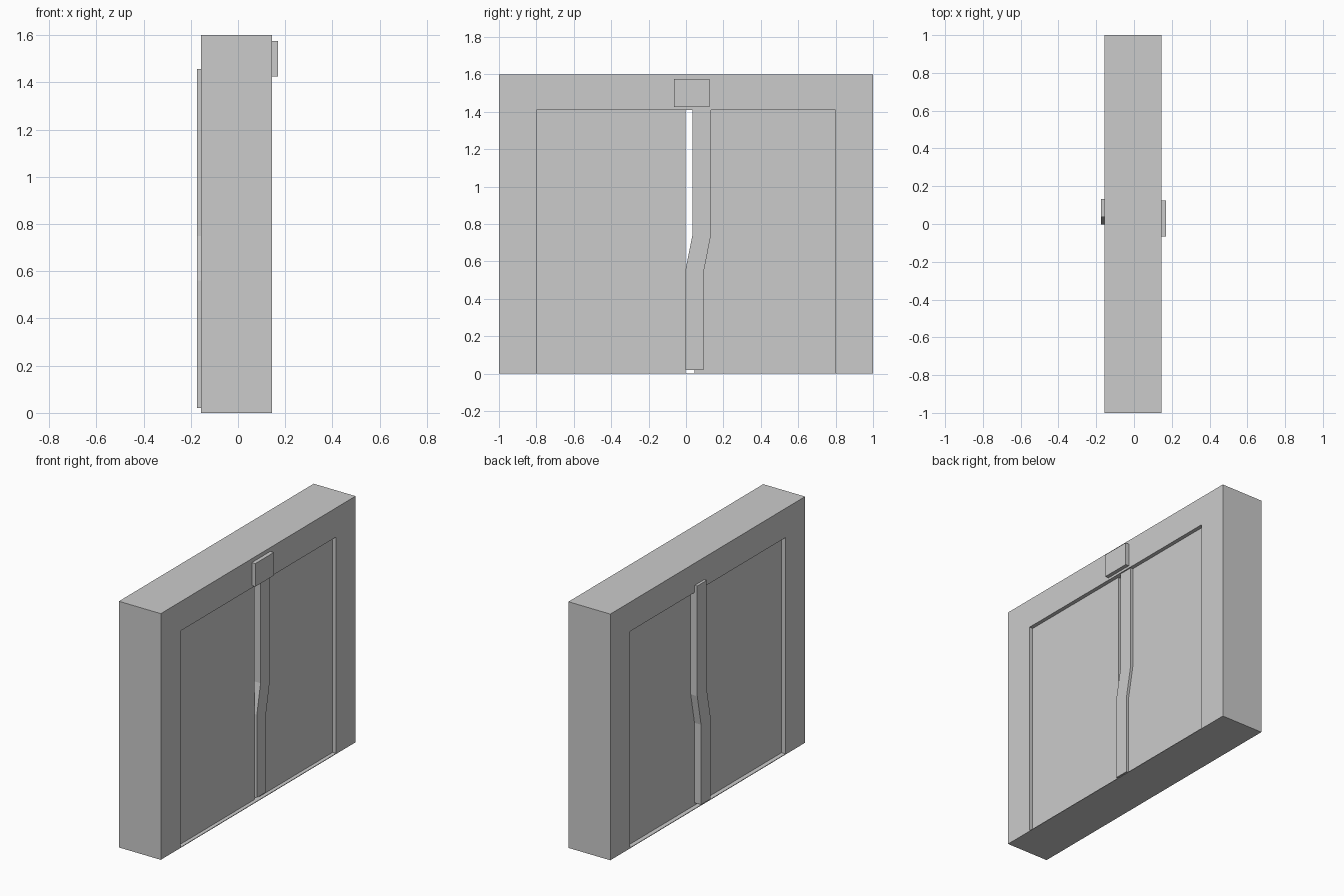
import bpy, bmesh

if "Cube" in bpy.data.objects:
    bpy.data.objects.remove(bpy.data.objects["Cube"])


def extrude_profile(name, yz, x0, x1):
    """Extrude a y-z outline along x into a closed solid."""
    bm = bmesh.new()
    face = bm.faces.new([bm.verts.new((x0, y, z)) for y, z in yz])
    ext = bmesh.ops.extrude_face_region(bm, geom=[face])
    moved = [v for v in ext["geom"] if isinstance(v, bmesh.types.BMVert)]
    bmesh.ops.translate(bm, verts=moved, vec=(x1 - x0, 0, 0))
    bmesh.ops.recalc_face_normals(bm, faces=bm.faces)
    mesh = bpy.data.meshes.new(name)
    bm.to_mesh(mesh)
    bm.free()
    obj = bpy.data.objects.new(name, mesh)
    bpy.context.collection.objects.link(obj)
    return obj


def box(name, x0, x1, y0, y1, z0, z1):
    return extrude_profile(name, [(y0, z0), (y1, z0), (y1, z1), (y0, z1)], x0, x1)


SILL, HEAD = 0.004, 1.41

# Thick wall with the doorway cut through, leaving a thin sill
wall = box("wall_frame", -0.156, 0.145, -1, 1, 0, 1.6)
cutter = box("doorway_cutter", -0.5, 0.5, -0.8, 0.8, SILL, HEAD)
cutter.hide_render = True
cutter.hide_set(True)
cut = wall.modifiers.new("doorway", 'BOOLEAN')
cut.operation = 'DIFFERENCE'
cut.solver = 'EXACT'
cut.object = cutter
bpy.context.view_layer.objects.active = wall
bpy.ops.object.modifier_apply(modifier=cut.name)
bpy.data.objects.remove(cutter)

# Two recessed door panels with a narrow gap between them
box("left_door", -0.127, 0.12, -0.8, -0.002, SILL, HEAD)
box("right_door", -0.127, 0.12, 0.045, 0.8, SILL, HEAD)

# Cranked bar running along the gap, proud of both door faces
left_edge = [(-0.002, 0.02), (-0.002, 0.56), (0.036, 0.75), (0.036, 1.456)]
right_edge = [(0.133, 1.456), (0.133, 0.74), (0.094, 0.54), (0.094, 0.02)]
extrude_profile("door_bar", left_edge + right_edge, -0.174, 0.137)

# Small box above the doors
box("sensor_box", 0.145, 0.17, -0.065, 0.125, 1.425, 1.575)
